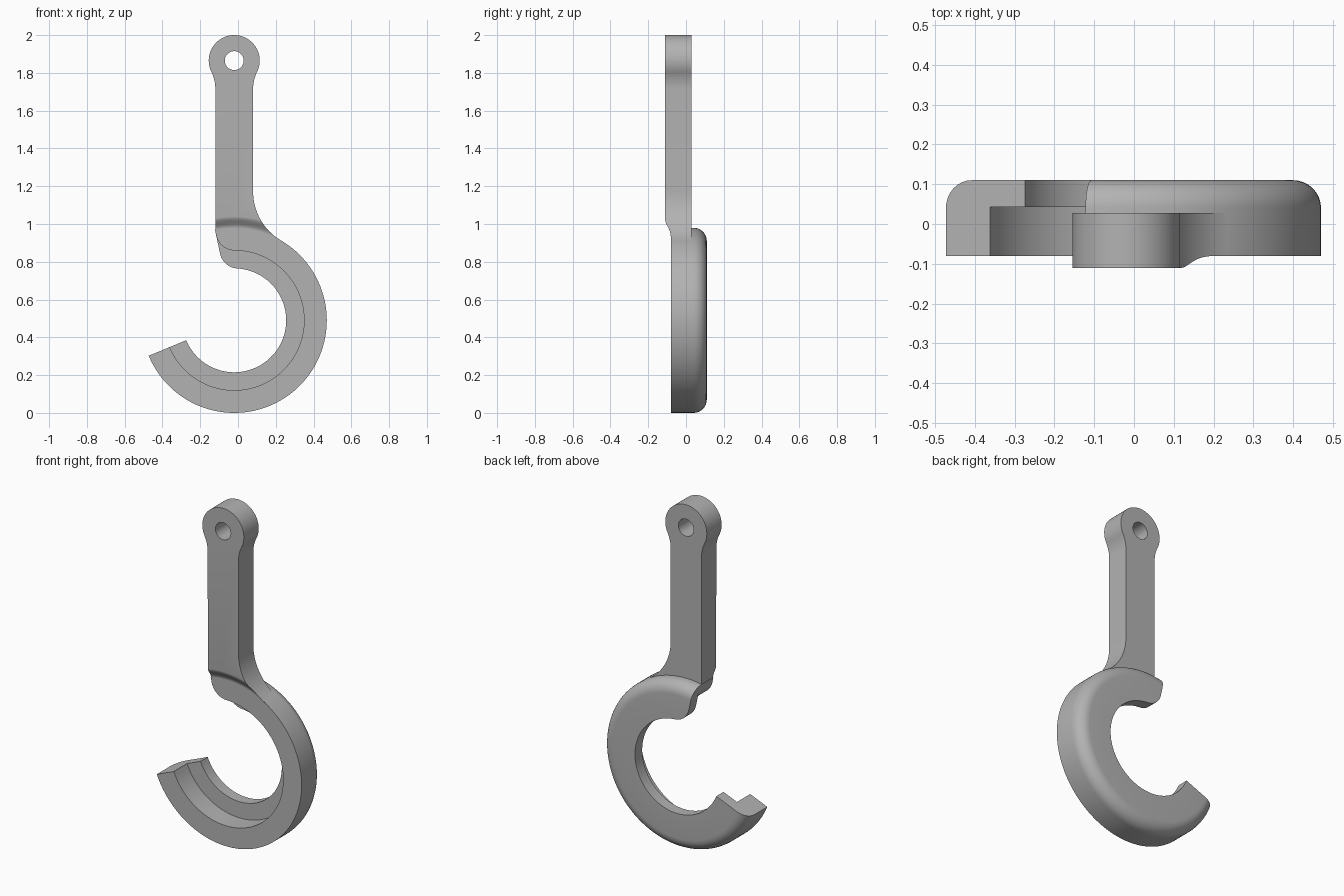
import bpy, bmesh
from math import sin, cos, asin, acos, sqrt, pi, radians

cube = bpy.data.objects.get("Cube")
if cube:
    bpy.data.objects.remove(cube, do_unlink=True)

CX, CZ, R = -0.02, 0.49, 0.49        # hook centre and outer radius
HALF, EYE_Z, EYE_R = 0.10, 1.865, 0.135
FRONT, BACK = -0.08, 0.11            # hook depth

grey = bpy.data.materials.new("grey metal")
grey.use_nodes = True
grey.diffuse_color = (0.45, 0.45, 0.45, 1)
grey.node_tree.nodes["Principled BSDF"].inputs["Base Color"].default_value = grey.diffuse_color


def make(name, bm):
    bmesh.ops.recalc_face_normals(bm, faces=bm.faces)
    mesh = bpy.data.meshes.new(name)
    bm.to_mesh(mesh)
    bm.free()
    mesh.materials.append(grey)
    obj = bpy.data.objects.new(name, mesh)
    bpy.context.collection.objects.link(obj)
    return obj


def sweep(name, angles, profile):
    """Sweep a closed (radius, depth) section round the hook centre."""
    bm = bmesh.new()
    rings = [[bm.verts.new((CX + r * cos(a), y, CZ + r * sin(a))) for r, y in profile(a)]
             for a in angles]
    for p, q in zip(rings, rings[1:]):
        for i in range(len(p)):
            j = (i + 1) % len(p)
            bm.faces.new((p[i], p[j], q[j], q[i]))
    bm.faces.new(rings[0])
    bm.faces.new(rings[-1])
    return make(name, bm)


def arc(cx, cz, r, a0, a1, n):
    return [(cx + r * cos(a0 + (a1 - a0) * i / n), cz + r * sin(a0 + (a1 - a0) * i / n))
            for i in range(n + 1)]


def extrude(name, outline, y0, y1):
    bm = bmesh.new()
    face = bm.faces.new([bm.verts.new((x, y0, z)) for x, z in outline])
    new = bmesh.ops.extrude_face_region(bm, geom=[face])["geom"]
    bmesh.ops.translate(bm, vec=(0, y1 - y0, 0),
                        verts=[v for v in new if isinstance(v, bmesh.types.BMVert)])
    return make(name, bm)


def activate(obj):
    bpy.ops.object.select_all(action="DESELECT")
    obj.select_set(True)
    bpy.context.view_layer.objects.active = obj


def cut(obj, cutter):
    cutter.hide_render = True
    mod = obj.modifiers.new("cut", "BOOLEAN")
    mod.operation, mod.solver, mod.object = "DIFFERENCE", "EXACT", cutter
    activate(obj)
    bpy.ops.object.modifier_apply(modifier=mod.name)
    bpy.data.objects.remove(cutter, do_unlink=True)


# Hook: stepped section whose inner radii round off at the upper end
START, END = radians(-157.5), radians(102)


def rounded(r0, a, f=0.10):
    c = r0 + f
    phi = a - (END - asin(f / c))
    if phi <= 0:
        return r0
    return c * cos(phi) - sqrt(max(0, f * f - (c * sin(phi)) ** 2))


def hook_section(a):
    flange, wall, b = rounded(0.275, a), rounded(0.37, a), 0.07
    return [(flange, 0.043), (wall, 0.043), (wall, FRONT), (R, FRONT)] + \
        arc(R - b, BACK - b, b, 0, pi / 2, 8) + [(flange, BACK)]


bend = radians(86)
angles = [START + (bend - START) * i / 96 for i in range(96)]
angles += [bend + (END - bend) * sin(pi / 2 * i / 24) for i in range(25)]
hook = sweep("hook", angles, hook_section)

# Shank outline: hook arc, flared right side, eye, straight left side
F, N = 0.30, 0.20                    # flare and neck fillet radii
flare = acos((HALF + F) / (R + F))
neck = acos((HALF + N) / (EYE_R + N))
flare_z = CZ + (R + F) * sin(flare)
neck_z = EYE_Z - (EYE_R + N) * sin(neck)
outline = arc(CX, CZ, R - 0.002, pi - acos(HALF / R), flare, 24)
outline += arc(CX + HALF + F, flare_z, F, pi + flare, pi, 20)
outline += arc(CX + HALF + N, neck_z, N, pi, pi - neck, 10)
outline += arc(CX, EYE_Z, EYE_R, -neck, pi + neck, 56)[1:]
outline += arc(CX - HALF - N, neck_z, N, neck, 0, 10)[1:]
shank = extrude("shank", outline, -0.11, 0.028)

# Eye hole
cut(shank, extrude("hole_cutter", arc(CX, EYE_Z, 0.05, 0, 2 * pi, 40)[:-1], -0.3, 0.3))

# Curved ramp where the shank front steps back to the hook front
ramp = [(0.4, -0.2), (0.4, FRONT)]
for i in range(11):
    t = i / 10
    ramp.append((R + 0.06 * t, FRONT - 0.0301 * t * t * (3 - 2 * t)))
ramp.append((R + 0.06, -0.2))
cut(shank, sweep("ramp_cutter", [radians(40 + 1.5 * i) for i in range(58)], lambda a: ramp))

for obj in (hook, shank):
    activate(obj)
    bpy.ops.object.shade_smooth_by_angle(angle=radians(30))
